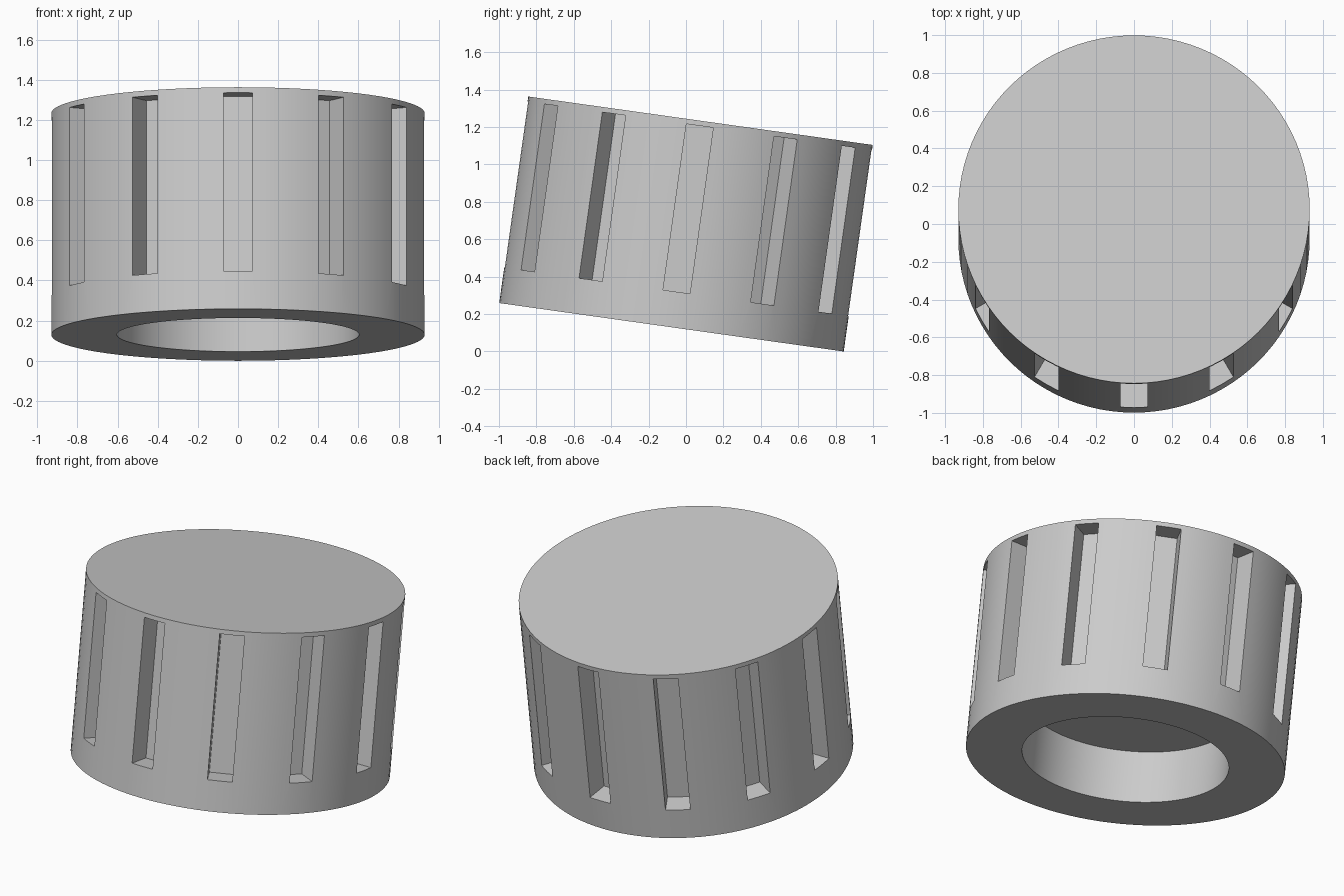
import bpy, bmesh, math
from mathutils import Matrix, Vector

cube = bpy.data.objects.get("Cube")
if cube:
    bpy.data.objects.remove(cube, do_unlink=True)

RADIUS, HEIGHT, TILT = 0.93, 1.115, math.radians(-8)
BORE_RADIUS, BORE_DEPTH = 0.603, 0.32
SLOTS, SLOT_WIDTH, SLOT_FLOOR = 12, 0.145, 0.785
SLOT_BOTTOM, SLOT_TOP = -0.366, 0.53


def make_object(name, bm):
    mesh = bpy.data.meshes.new(name)
    bm.to_mesh(mesh)
    bm.free()
    obj = bpy.data.objects.new(name, mesh)
    bpy.context.collection.objects.link(obj)
    return obj


def cylinder(name, radius, bottom, top):
    bm = bmesh.new()
    bmesh.ops.create_cone(bm, cap_ends=True, segments=96, radius1=radius, radius2=radius,
                          depth=top - bottom,
                          matrix=Matrix.Translation((0, 0, (top + bottom) / 2)))
    return make_object(name, bm)


def cut(target, cutter):
    mod = target.modifiers.new(cutter.name, 'BOOLEAN')
    mod.operation, mod.solver, mod.object = 'DIFFERENCE', 'EXACT', cutter
    cutter.hide_render = True
    bpy.ops.object.modifier_apply(modifier=mod.name)
    bpy.data.objects.remove(cutter, do_unlink=True)


# Solid cap body
body = cylinder("knob_body", RADIUS, -HEIGHT / 2, HEIGHT / 2)
bpy.ops.object.select_all(action='DESELECT')
body.select_set(True)
bpy.context.view_layer.objects.active = body

# Blind bore in the underside
cut(body, cylinder("bore_cutter", BORE_RADIUS, -HEIGHT, -HEIGHT / 2 + BORE_DEPTH))

# Ring of grip slots
bm = bmesh.new()
outer = RADIUS + 0.1
for i in range(SLOTS):
    place = (Matrix.Rotation(i * math.tau / SLOTS, 4, 'Z')
             @ Matrix.Translation((0, -(SLOT_FLOOR + outer) / 2, (SLOT_BOTTOM + SLOT_TOP) / 2))
             @ Matrix.Diagonal((SLOT_WIDTH, outer - SLOT_FLOOR, SLOT_TOP - SLOT_BOTTOM, 1)))
    bmesh.ops.create_cube(bm, size=1, matrix=place)
cut(body, make_object("slot_cutter", bm))

# Lean the body back and rest its lowest edge on the ground
body.data.transform(Matrix.Rotation(TILT, 4, 'X'))
lowest = min(v.co.z for v in body.data.vertices)
body.data.transform(Matrix.Translation(Vector((0, 0, -lowest))))

# Plain grey finish
grey = bpy.data.materials.new("light_grey")
grey.use_nodes = True
colour = (0.6, 0.6, 0.6, 1)
grey.diffuse_color = colour
grey.node_tree.nodes["Principled BSDF"].inputs["Base Color"].default_value = colour
body.data.materials.clear()
body.data.materials.append(grey)
bpy.ops.object.shade_smooth_by_angle(angle=math.radians(25))
